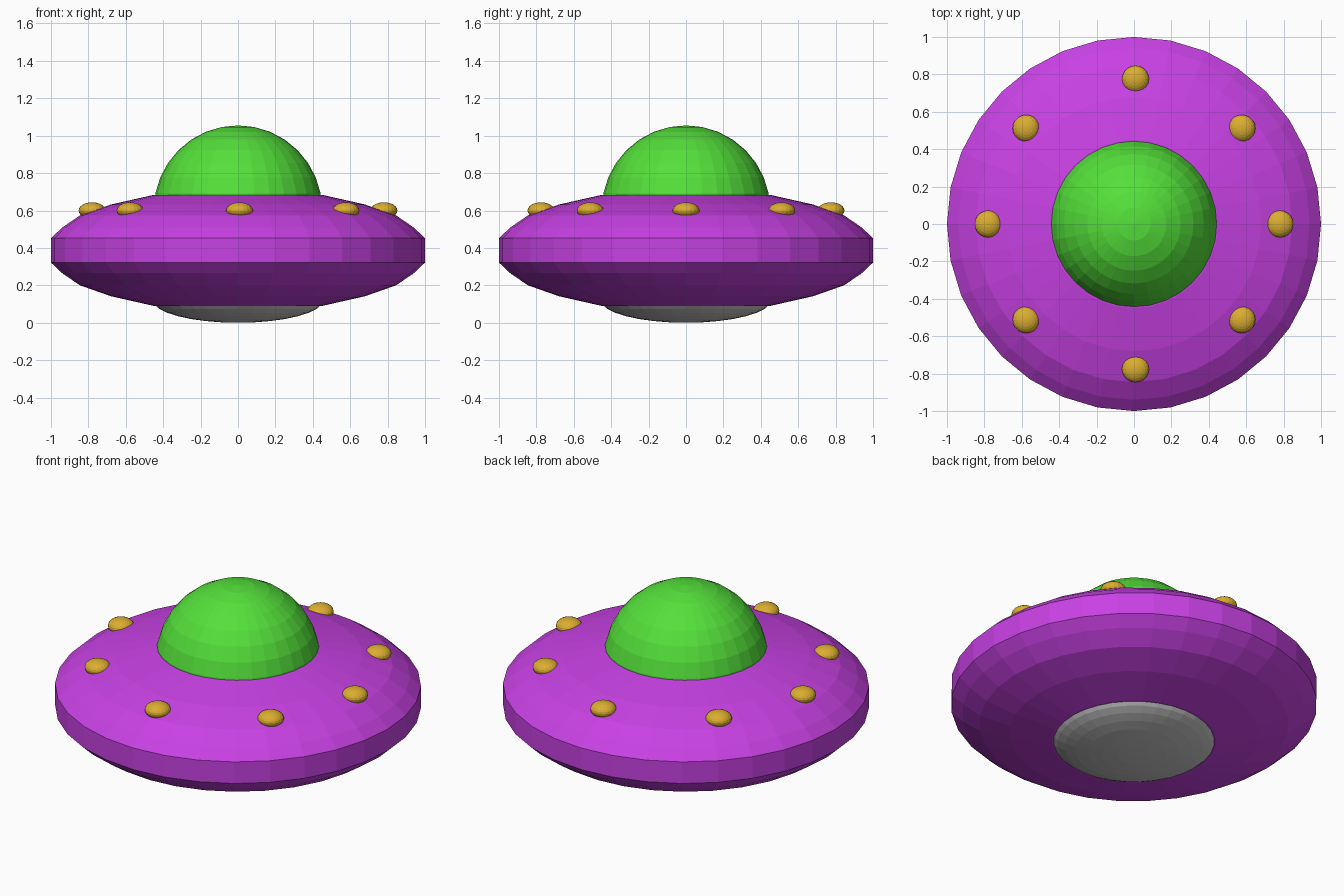
import bpy, math

if "Cube" in bpy.data.objects:
    bpy.data.objects.remove(bpy.data.objects["Cube"])


def material(name, rgb):
    lin = [((c / 255 + 0.055) / 1.055) ** 2.4 for c in rgb]
    m = bpy.data.materials.new(name)
    m.diffuse_color = (*lin, 1)
    m.use_nodes = True
    m.node_tree.nodes["Principled BSDF"].inputs["Base Color"].default_value = m.diffuse_color
    return m


def lathe(name, profile, segs, mat, loc=(0, 0, 0)):
    """Revolve a bottom-to-top (radius, z) profile around z; radius 0 makes a pole."""
    verts, faces, rings = [], [], []
    for r, z in profile:
        n = 1 if r < 1e-6 else segs
        rings.append([len(verts) + i for i in range(n)])
        for i in range(n):
            a = 2 * math.pi * i / segs
            verts.append((r * math.cos(a), r * math.sin(a), z))
    for lo, hi in zip(rings, rings[1:]):
        for i in range(segs):
            j = (i + 1) % segs
            if len(lo) == 1:
                faces.append((lo[0], hi[j], hi[i]))
            elif len(hi) == 1:
                faces.append((lo[i], lo[j], hi[0]))
            else:
                faces.append((lo[i], lo[j], hi[j], hi[i]))
    me = bpy.data.meshes.new(name)
    me.from_pydata(verts, [], faces)
    me.materials.append(mat)
    ob = bpy.data.objects.new(name, me)
    ob.location = loc
    bpy.context.collection.objects.link(ob)
    return ob


def arc(radius, height, centre, start, end, steps):
    """Elliptical arc profile between two latitudes in degrees."""
    pts = []
    for i in range(steps + 1):
        t = math.radians(start + (end - start) * i / steps)
        pts.append((max(0, radius * math.cos(t)), centre + height * math.sin(t)))
    return pts


purple = material("purple", (200, 65, 228))
green = material("green", (84, 224, 58))
gold = material("gold", (220, 174, 48))
grey = material("grey", (200, 200, 200))

# Saucer hull: vertical rim with matching curved upper and lower shells
shell = [(1.0, 0.065), (0.94, 0.122), (0.845, 0.187), (0.68, 0.245), (0.45, 0.297)]
mid = 0.387
hull = [(0, mid - 0.285)] + [(r, mid - h) for r, h in reversed(shell)]
hull += [(r, mid + h) for r, h in shell] + [(0, mid + 0.297)]
lathe("saucer_hull", hull, 32, purple)

# Cockpit dome
lathe("dome", arc(0.45, 0.45, 0.605, 0, 90, 8), 32, green)

# Shallow belly plate
lathe("belly", arc(0.455, 0.12, 0.12, -90, 0, 8), 32, grey)

# Ring of eight lights
spots = [(0.78, 0), (-0.78, 0), (0.008, 0.775), (0.008, -0.775)]
spots += [(sx * 0.577, sy * 0.512) for sx in (-1, 1) for sy in (-1, 1)]
for k, (x, y) in enumerate(spots):
    lathe(f"light_{k + 1}", arc(0.072, 0.044, 0, -90, 90, 12), 20, gold, (x, y, 0.6))
